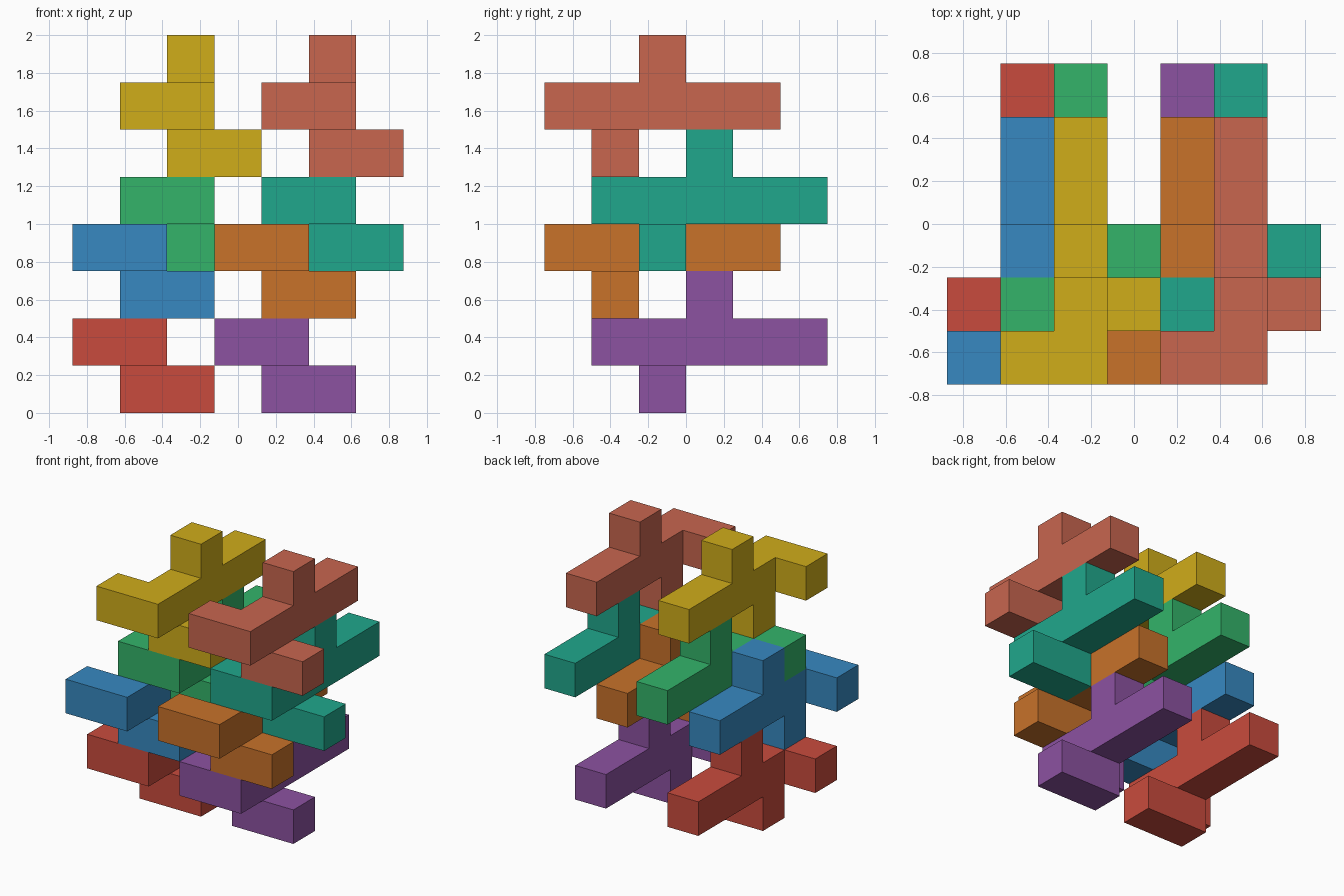
import bpy
import bmesh
from mathutils import Vector

if "Cube" in bpy.data.objects:
    bpy.data.objects.remove(bpy.data.objects["Cube"])

U = 0.25                                  # edge of one cube cell
ORIGIN = Vector((-0.875, -0.75, 0.0))     # corner of cell (0, 0, 0)

# One nine-cell block: long bar, side foot, top stud, and a bent leg below
BLOCK = {(1, y, 1) for y in range(5)} | {(0, 0, 1), (1, 2, 2), (1, 1, 0), (2, 1, 0)}

# name, cell offset, sRGB colour
PIECES = [
    ("block_red",    (0, 1, 0), "C94B3D"),
    ("block_purple", (3, 1, 0), "8C52A1"),
    ("block_blue",   (0, 0, 2), "3789C1"),
    ("block_orange", (3, 0, 2), "C8722A"),
    ("block_green",  (1, 1, 3), "33B46A"),
    ("block_teal",   (4, 1, 3), "20A78C"),
    ("block_yellow", (1, 0, 5), "D0AD1A"),
    ("block_coral",  (4, 0, 5), "C8664F"),
]


def linear(hex_colour):
    channels = [int(hex_colour[i:i + 2], 16) / 255 for i in (0, 2, 4)]
    return [c / 12.92 if c < 0.04045 else ((c + 0.055) / 1.055) ** 2.4
            for c in channels] + [1.0]


def block_mesh(name):
    """Outer skin of the cells, with coplanar faces merged."""
    bm = bmesh.new()
    for cell in BLOCK:
        for axis in range(3):
            for sign in (-1, 1):
                step = Vector((0, 0, 0))
                step[axis] = sign
                if tuple(int(c + s) for c, s in zip(cell, step)) in BLOCK:
                    continue
                a, b = Vector((0, 0, 0)), Vector((0, 0, 0))
                a[(axis + 1) % 3] = 0.5
                b[(axis + 2) % 3] = 0.5 * sign
                mid = Vector(cell) + Vector((0.5, 0.5, 0.5)) + step * 0.5
                corners = (mid - a - b, mid + a - b, mid + a + b, mid - a + b)
                bm.faces.new([bm.verts.new(c * U) for c in corners])
    bmesh.ops.remove_doubles(bm, verts=bm.verts, dist=0.001)
    bmesh.ops.dissolve_limit(bm, angle_limit=0.01, verts=bm.verts, edges=bm.edges)
    bmesh.ops.recalc_face_normals(bm, faces=bm.faces)
    mesh = bpy.data.meshes.new(name)
    bm.to_mesh(mesh)
    bm.free()
    return mesh


# Eight identical interlocking blocks, stacked in two columns
for name, offset, colour in PIECES:
    obj = bpy.data.objects.new(name, block_mesh(name))
    obj.location = ORIGIN + Vector(offset) * U
    mat = bpy.data.materials.new(name + "_paint")
    mat.diffuse_color = linear(colour)
    mat.use_nodes = True
    mat.node_tree.nodes["Principled BSDF"].inputs["Base Color"].default_value = mat.diffuse_color
    obj.data.materials.append(mat)
    bpy.context.collection.objects.link(obj)
